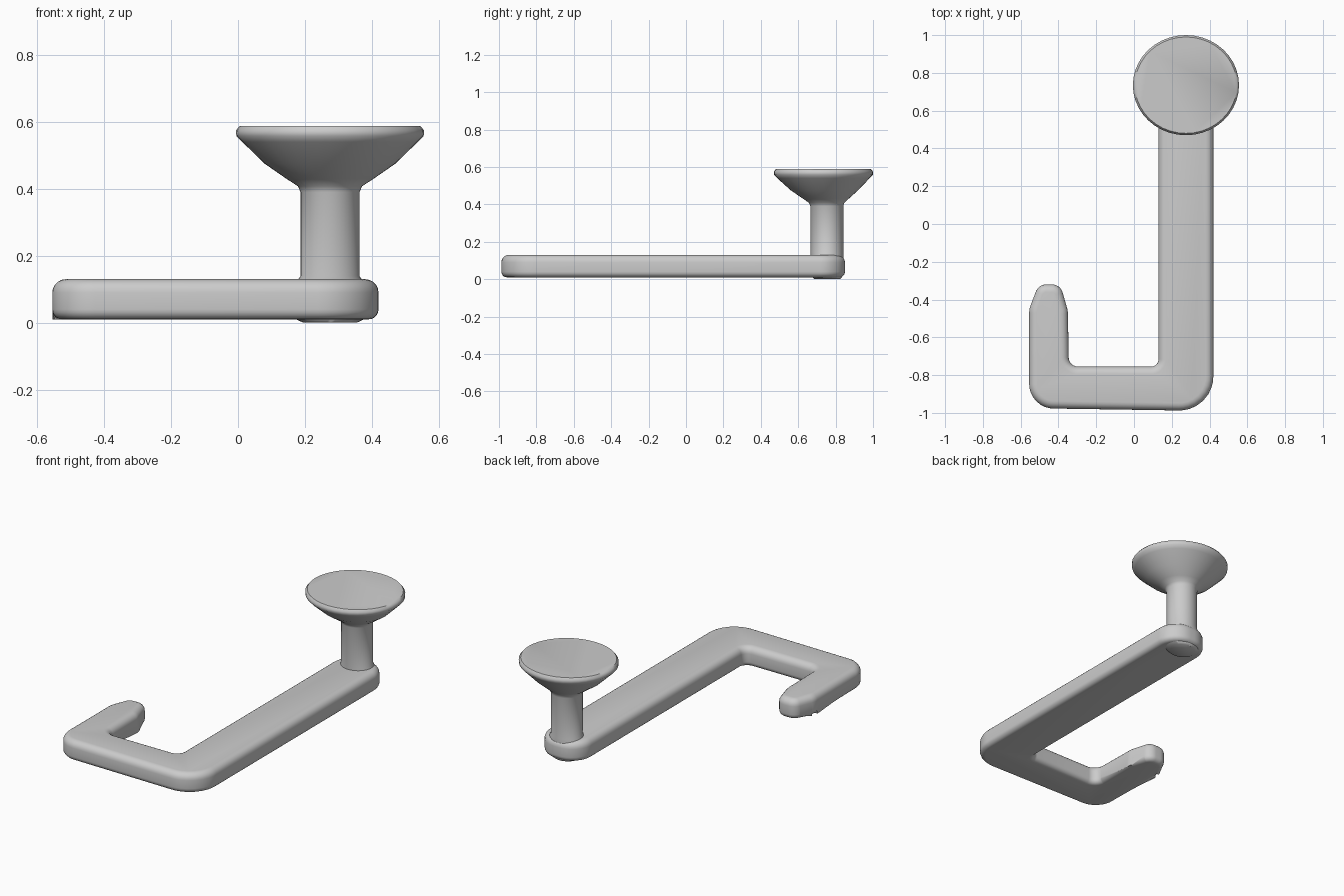
import bpy, bmesh, math
from mathutils import Vector

cube = bpy.data.objects.get("Cube")
if cube:
    bpy.data.objects.remove(cube, do_unlink=True)

grey = bpy.data.materials.new("plain_grey")
grey.use_nodes = True
grey.diffuse_color = (0.6, 0.6, 0.6, 1)
grey.node_tree.nodes["Principled BSDF"].inputs["Base Color"].default_value = (0.6, 0.6, 0.6, 1)


def finish(bm, name):
    bmesh.ops.recalc_face_normals(bm, faces=bm.faces)
    mesh = bpy.data.meshes.new(name)
    bm.to_mesh(mesh)
    bm.free()
    mesh.materials.append(grey)
    obj = bpy.data.objects.new(name, mesh)
    bpy.context.collection.objects.link(obj)
    bpy.ops.object.select_all(action='DESELECT')
    obj.select_set(True)
    bpy.context.view_layer.objects.active = obj
    bpy.ops.object.shade_smooth_by_angle(angle=math.radians(50))


def fillet(corners, steps=8):
    """Round each (x, y, radius) corner of a closed outline."""
    points = []
    for i, (x, y, r) in enumerate(corners):
        p = Vector((x, y))
        a = (Vector(corners[i - 1][:2]) - p).normalized()
        b = (Vector(corners[(i + 1) % len(corners)][:2]) - p).normalized()
        half = math.acos(a.dot(b)) / 2
        centre = p + (a + b).normalized() * (r / math.sin(half))
        start = p + a * (r / math.tan(half)) - centre
        end = p + b * (r / math.tan(half)) - centre
        for k in range(steps + 1):
            points.append(centre + start.lerp(end, k / steps).normalized() * r)
    return points


# Flat hooked bar: filleted outline, extruded, with soft rims
outline = fillet([
    (0.42, -0.99, 0.18), (0.42, 0.85, 0.13), (0.13, 0.85, 0.13),
    (0.13, -0.755, 0.04), (-0.345, -0.755, 0.05), (-0.35, -0.46, 0.12),
    (-0.39, -0.32, 0.058), (-0.505, -0.32, 0.058), (-0.555, -0.45, 0.12),
    (-0.555, -0.975, 0.13)])
BOTTOM, TOP = 0.01, 0.13
bm = bmesh.new()
base = bm.faces.new([bm.verts.new((p.x, p.y, BOTTOM)) for p in outline])
extruded = bmesh.ops.extrude_face_region(bm, geom=[base], use_keep_orig=True)
for v in extruded["geom"]:
    if isinstance(v, bmesh.types.BMVert):
        v.co.z = TOP
for height, width in ((BOTTOM, 0.03), (TOP, 0.048)):
    rim = [e for e in bm.edges if all(abs(v.co.z - height) < 1e-4 for v in e.verts)]
    bmesh.ops.bevel(bm, geom=rim, offset=width, segments=5, profile=0.5,
                    affect='EDGES', clamp_overlap=True)
finish(bm, "hooked_bar")

# Post and flared round plate: rings of (x radius, y radius, height, y centre)
SIDES = 40
rings = [
    (0.08, 0.07, 0.0, 0.755), (0.105, 0.08, 0.012, 0.755), (0.105, 0.088, 0.115, 0.755),
    (0.088, 0.088, 0.14, 0.753), (0.088, 0.088, 0.39, 0.753), (0.096, 0.094, 0.408, 0.752),
    (0.13, 0.122, 0.43, 0.748), (0.195, 0.18, 0.475, 0.74), (0.262, 0.247, 0.54, 0.735),
    (0.28, 0.264, 0.558, 0.735), (0.281, 0.265, 0.575, 0.735), (0.27, 0.255, 0.588, 0.735)]
bm = bmesh.new()
loops = []
for rx, ry, z, yc in rings:
    turn = [2 * math.pi * k / SIDES for k in range(SIDES)]
    loops.append([bm.verts.new((0.275 + rx * math.cos(t), yc + ry * math.sin(t), z)) for t in turn])
for low, high in zip(loops, loops[1:]):
    for k in range(SIDES):
        n = (k + 1) % SIDES
        bm.faces.new((low[k], low[n], high[n], high[k]))
bm.faces.new(loops[0][::-1])
bm.faces.new(loops[-1])
finish(bm, "post_and_round_plate")
